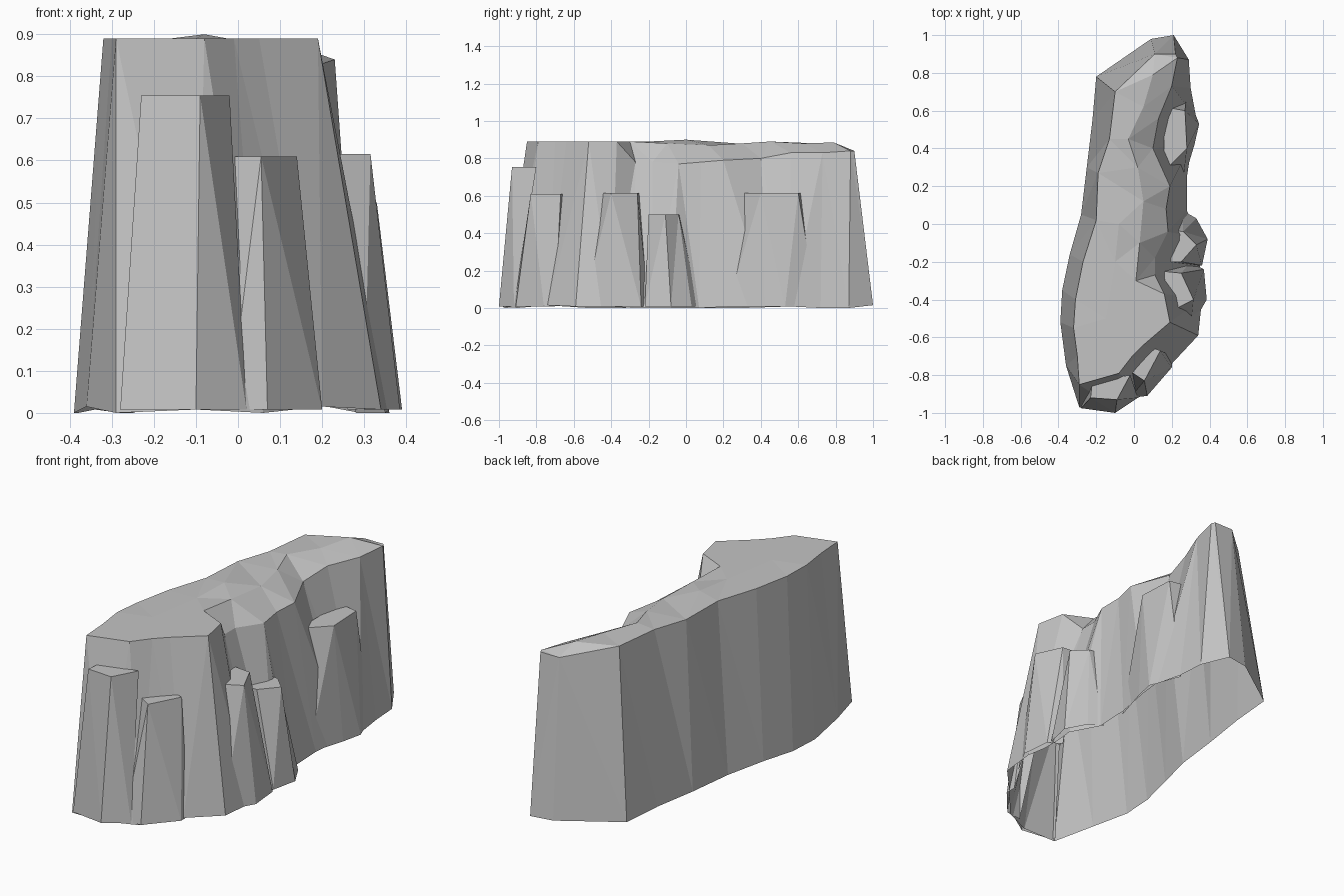
import bpy
import bmesh
import random
from mathutils import Vector
from mathutils.geometry import delaunay_2d_cdt

random.seed(4)

old_cube = bpy.data.objects.get("Cube")
if old_cube:
    bpy.data.objects.remove(old_cube, do_unlink=True)

# Single stone colour
STONE = (0.55, 0.55, 0.55, 1.0)
stone = bpy.data.materials.new("grey_stone")
stone.use_nodes = True
stone.diffuse_color = STONE
shader = stone.node_tree.nodes["Principled BSDF"]
shader.inputs["Base Color"].default_value = STONE
shader.inputs["Roughness"].default_value = 0.9


def finish(name, bm):
    """Triangulate the facets and turn the bmesh into a flat shaded object."""
    bmesh.ops.triangulate(bm, faces=bm.faces[:], quad_method='SHORT_EDGE')
    mesh = bpy.data.meshes.new(name)
    bm.to_mesh(mesh)
    bm.free()
    mesh.materials.append(stone)
    obj = bpy.data.objects.new(name, mesh)
    bpy.context.collection.objects.link(obj)
    return obj


def add_strip(bm, lower, upper, closed=False):
    """Bridge two rows of vertices with quads."""
    count = len(lower)
    for i in range(count if closed else count - 1):
        j = (i + 1) % count
        bm.faces.new((lower[i], lower[j], upper[j], upper[i]))


# Outline at the ground: broken side first, then the end and the smooth back
front_foot = [(-.29, -.97), (-.1, -.98), (.06, -.9), (.2, -.74), (.34, -.59),
              (.36, -.4), (.35, -.28), (.35, -.18), (.36, -.08), (.28, .07),
              (.28, .25), (.31, .44), (.33, .56), (.3, .72), (.29, .87)]
back_foot = [(.21, 1), (.09, .98), (-.2, .78), (-.22, .55), (-.25, .3),
             (-.28, .05), (-.34, -.16), (-.38, -.35), (-.39, -.52), (-.36, -.75)]

# Matching outline at the top
front_rim = [(-.29, -.85, .89), (-.08, -.79, .89), (-.01, -.7, .89),
             (.05, -.64, .89), (.19, -.52, .89), (.16, -.37, .89),
             (.11, -.27, .78), (.11, -.18, .78), (.18, -.04, .77),
             (.17, .08, .78), (.19, .2, .79), (.1, .4, .8),
             (.13, .56, .83), (.2, .73, .83), (.23, .88, .84)]
back_rim = [(.22, .9, .84), (.11, .9, .84), (-.1, .7, .88), (-.13, .45, .88),
            (-.19, .27, .88), (-.2, .02, .885), (-.27, -.2, .885),
            (-.31, -.4, .885), (-.32, -.55, .89), (-.3, -.7, .89)]

# High points of the plateau
crest = [(.01, -.3, .89), (.03, -.1, .88), (-.08, 0, .9), (.05, .12, .87),
         (.02, .3, .88), (-.03, .45, .89), (.05, .62, .88), (.1, .79, .885),
         (-.15, -.5, .89), (-.1, -.2, .89)]


def build_cliff():
    bm = bmesh.new()
    feet = front_foot + back_foot
    rims = front_rim + back_rim
    lower = [bm.verts.new((x, y, random.choice((0, .008, .015)))) for x, y in feet]
    upper = [bm.verts.new(p) for p in rims]
    add_strip(bm, lower, upper, closed=True)

    # Faceted plateau filling the rim
    inner = [bm.verts.new(p) for p in crest]
    tops = upper + inner
    count = len(upper)
    loop = [(i, (i + 1) % count) for i in range(count)]
    flat = [Vector(v.co.xy) for v in tops]
    result = delaunay_2d_cdt(flat, loop, [], 1, 1e-6)
    source = result[3]
    for tri in result[2]:
        bm.faces.new([tops[source[k][0]] for k in tri])
    return finish("cliff_body", bm)


def build_buttress(name, foot, ledge, height):
    """Rock step leaning on the cliff, with a flat ledge on top."""
    bm = bmesh.new()
    lower = [bm.verts.new((x, y, .008)) for x, y in foot]
    upper = [bm.verts.new((x, y, height)) for x, y in ledge]
    add_strip(bm, lower, upper)
    bm.faces.new(upper)
    return finish(name, bm)


build_cliff()

# Stepped ledges on the broken side
build_buttress("end_ledge",
               [(-.28, -.95), (-.28, -.975), (-.1, -1), (.02, -.92)],
               [(-.22, -.83), (-.23, -.92), (-.09, -.93), (-.02, -.8)], .755)
build_buttress("corner_ledge",
               [(-.02, -.92), (.07, -.91), (.2, -.76), (.2, -.7)],
               [(-.05, -.76), (.055, -.83), (.14, -.67), (.05, -.64)], .61)
build_buttress("large_ledge",
               [(.3, -.55), (.385, -.4), (.37, -.24), (.3, -.2)],
               [(.2, -.46), (.315, -.4), (.25, -.26), (.15, -.25)], .615)
build_buttress("low_ledge",
               [(.3, -.22), (.36, -.22), (.39, -.08), (.33, .03), (.26, .07)],
               [(.17, -.2), (.25, -.2), (.33, -.11), (.26, -.04), (.18, -.03)], .5)
build_buttress("rear_ledge",
               [(.26, .22), (.32, .42), (.345, .53), (.28, .7)],
               [(.16, .28), (.28, .4), (.27, .6), (.16, .62)], .615)
